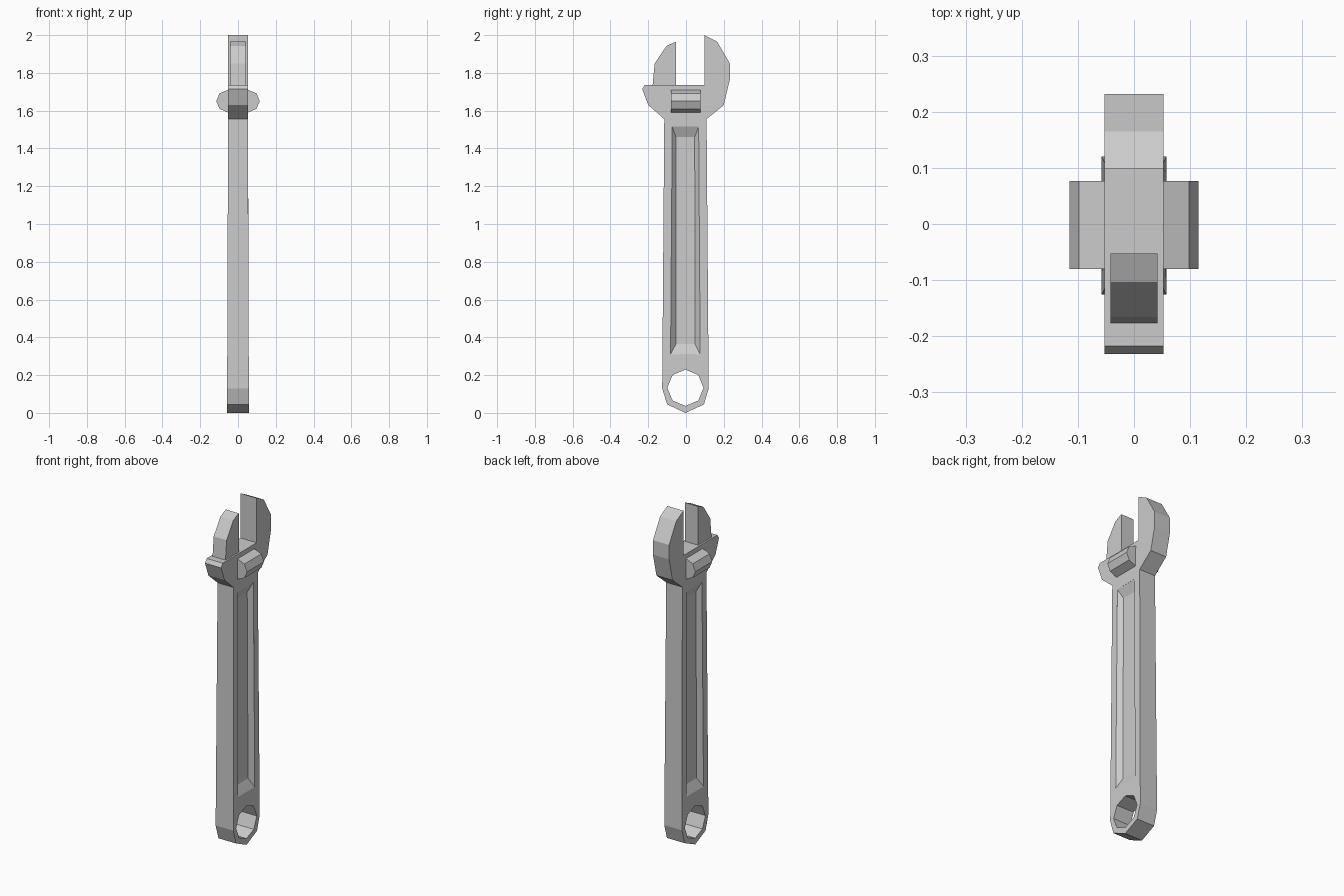
import bpy, bmesh, math

if "Cube" in bpy.data.objects:
    bpy.data.objects.remove(bpy.data.objects["Cube"])


def loft(name, rings):
    """Closed solid from a list of rings with equal point counts."""
    bm = bmesh.new()
    loops = [[bm.verts.new(p) for p in ring] for ring in rings]
    n = len(loops[0])
    bm.faces.new(loops[0])
    bm.faces.new(loops[-1])
    for a, b in zip(loops, loops[1:]):
        for i in range(n):
            j = (i + 1) % n
            bm.faces.new((a[i], a[j], b[j], b[i]))
    bmesh.ops.recalc_face_normals(bm, faces=bm.faces)
    mesh = bpy.data.meshes.new(name)
    bm.to_mesh(mesh)
    bm.free()
    obj = bpy.data.objects.new(name, mesh)
    bpy.context.collection.objects.link(obj)
    return obj


def slab(name, profile, half):
    """Extrude a (y, z) profile along x; half(z) is the half thickness."""
    return loft(name, [[(s * half(z), y, z) for y, z in profile] for s in (-1, 1)])


def cut(obj, cutter):
    cutter.hide_render = True
    mod = obj.modifiers.new("cut", 'BOOLEAN')
    mod.operation = 'DIFFERENCE'
    mod.solver = 'EXACT'
    mod.object = cutter
    bpy.context.view_layer.objects.active = obj
    bpy.ops.object.modifier_apply(modifier=mod.name)
    bpy.data.objects.remove(cutter, do_unlink=True)


def thickness(z):
    return 0.0525 + 0.005 * min(1, max(0, (1.55 - z) / 1.42))


# Handle, head and fixed jaw in one outline
outline = [(-0.003, 0), (0.095, 0.045), (0.12, 0.13), (0.109, 1.555),
           (0.2, 1.63), (0.232, 1.765), (0.232, 1.85), (0.165, 1.965),
           (0.098, 2.0), (0.098, 1.737), (-0.217, 1.737), (-0.232, 1.715),
           (-0.2, 1.63), (-0.115, 1.555), (-0.126, 0.13), (-0.1, 0.045)]
body = slab("wrench_body", outline, thickness)

# Octagonal hanging hole
hole = [(-0.003 + 0.096 * math.cos(i * math.pi / 4),
         0.133 + 0.096 * math.sin(i * math.pi / 4)) for i in range(8)]
cut(body, slab("hole_cutter", hole, lambda z: 0.2))

# Sloped recess on both faces of the handle
rim = [(-0.082, 0.31), (0.075, 0.31), (0.067, 1.515), (-0.073, 1.515)]
floor = [(-0.053, 0.365), (0.048, 0.365), (0.046, 1.46), (-0.053, 1.46)]
for s in (-1, 1):
    cut(body, loft("recess_cutter", [
        [(s * (thickness(z) - 0.025), y, z) for y, z in floor],
        [(s * thickness(z), y, z) for y, z in rim],
        [(s * 0.1, y, z) for y, z in rim]]))

# Sliding jaw, thinner than the body
jaw = [(-0.178, 1.72), (-0.053, 1.72), (-0.053, 1.965), (-0.103, 1.943),
       (-0.166, 1.85)]
slab("sliding_jaw", jaw, lambda z: 0.042)

# Adjusting roller running through the head
half = [(0.053, 1.59), (0.098, 1.61), (0.115, 1.65), (0.098, 1.692), (0.053, 1.71)]
section = half + [(-x, z) for x, z in reversed(half)]
loft("adjusting_roller", [[(x, y, z) for x, z in section] for y in (-0.08, 0.077)])
